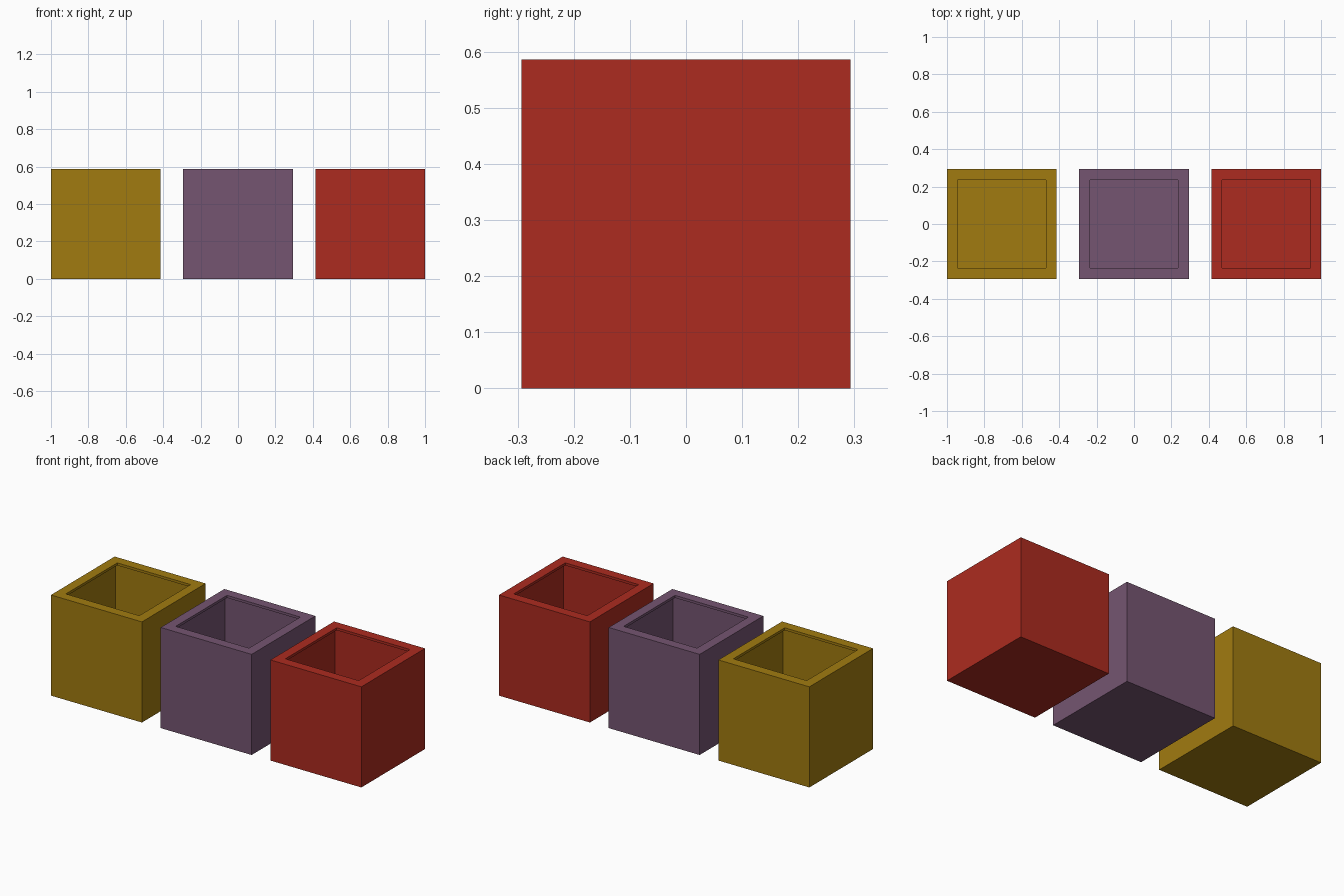
import bpy, bmesh

if "Cube" in bpy.data.objects:
    bpy.data.objects.remove(bpy.data.objects["Cube"])

SIZE = 0.586      # outer edge of each box
SPACING = 0.707   # centre-to-centre distance
LIP = 0.08        # width of the flat rim around the opening
WALL = 0.0147     # sheet thickness


def lipped_box(name, x, color):
    bm = bmesh.new()
    bmesh.ops.create_cube(bm, size=SIZE)
    bmesh.ops.translate(bm, vec=(0, 0, SIZE / 2), verts=bm.verts)

    # Open the top, leaving an inward lip
    bm.normal_update()
    top = next(f for f in bm.faces if f.normal.z > 0.9)
    bmesh.ops.inset_region(bm, faces=[top], thickness=LIP)
    bmesh.ops.delete(bm, geom=[top], context='FACES_ONLY')

    mesh = bpy.data.meshes.new(name)
    bm.to_mesh(mesh)
    bm.free()
    box = bpy.data.objects.new(name, mesh)
    box.location.x = x
    bpy.context.collection.objects.link(box)

    # Give the sheet thickness toward the inside
    shell = box.modifiers.new("Shell", 'SOLIDIFY')
    shell.thickness = WALL
    shell.offset = -1
    shell.use_even_offset = True

    mat = bpy.data.materials.new(name + "_paint")
    mat.diffuse_color = (*color, 1)
    mat.use_nodes = True
    mat.node_tree.nodes["Principled BSDF"].inputs["Base Color"].default_value = mat.diffuse_color
    mesh.materials.append(mat)


# Row of three boxes
lipped_box("yellow_box", -SPACING, (0.356, 0.198, 0.005))
lipped_box("purple_box", 0, (0.178, 0.091, 0.165))
lipped_box("red_box", SPACING, (0.413, 0.024, 0.014))
